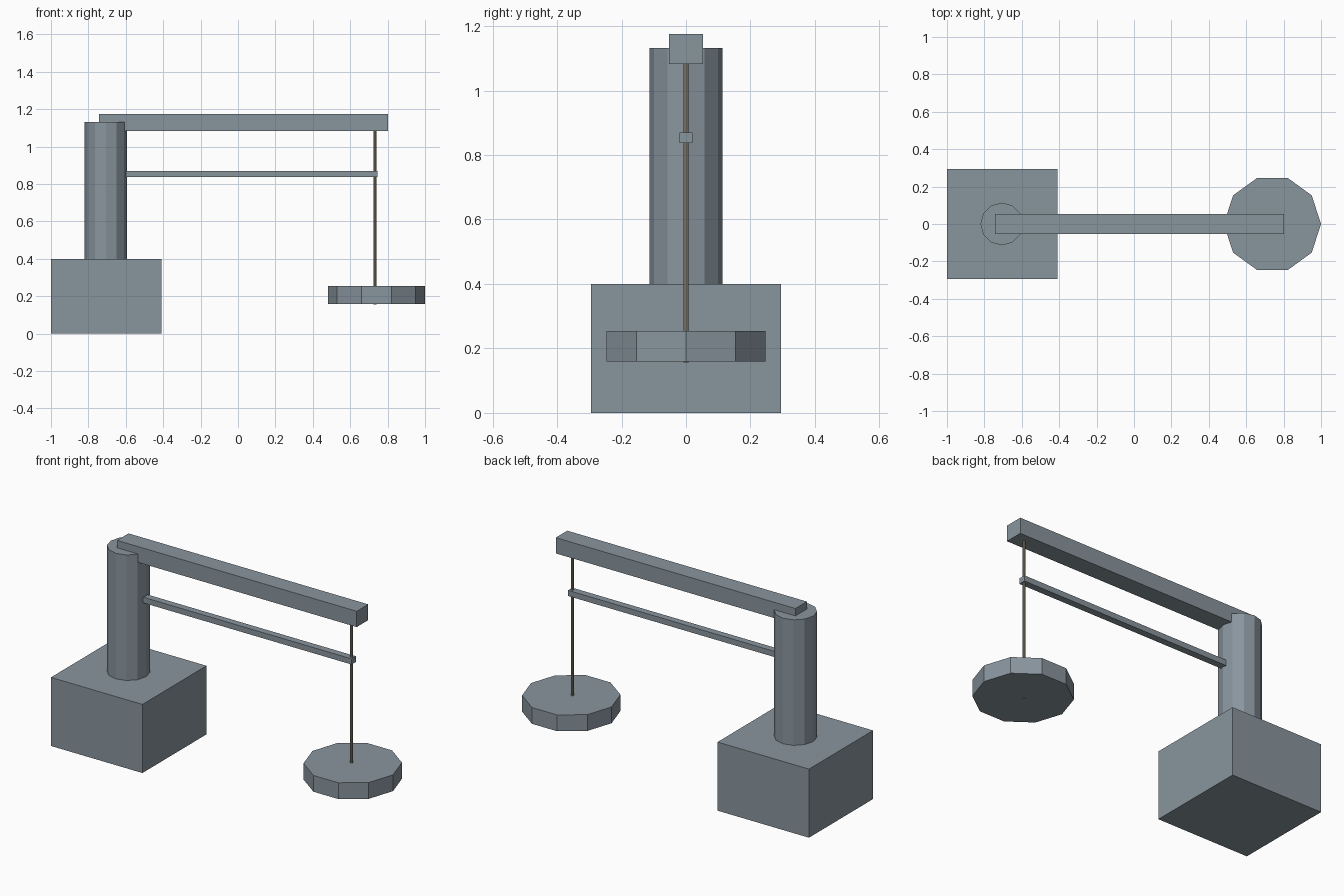
import bpy
import math

if "Cube" in bpy.data.objects:
    bpy.data.objects.remove(bpy.data.objects["Cube"])


def material(name, rgb):
    m = bpy.data.materials.new(name)
    m.diffuse_color = (*rgb, 1.0)
    m.use_nodes = True
    m.node_tree.nodes["Principled BSDF"].inputs["Base Color"].default_value = m.diffuse_color
    return m


STEEL = material("blue_grey_steel", (0.25, 0.30, 0.34))
ROPE = material("tan_rope", (0.32, 0.28, 0.20))


def box(name, x, y, z, mat):
    """Box from (min, max) ranges on each axis."""
    loc = [(r[0] + r[1]) / 2 for r in (x, y, z)]
    bpy.ops.mesh.primitive_cube_add(size=1, location=loc)
    ob = bpy.context.object
    for v in ob.data.vertices:
        v.co.x *= x[1] - x[0]
        v.co.y *= y[1] - y[0]
        v.co.z *= z[1] - z[0]
    ob.name = name
    ob.data.materials.append(mat)


def prism(name, x, radius, z, sides, mat):
    """Upright flat-sided cylinder with one corner facing +x."""
    bpy.ops.mesh.primitive_cylinder_add(
        vertices=sides, radius=radius, depth=z[1] - z[0],
        location=(x, 0, (z[0] + z[1]) / 2))
    ob = bpy.context.object
    # primitive starts at +y, so turn the mesh a quarter
    for v in ob.data.vertices:
        v.co.x, v.co.y = v.co.y, -v.co.x
    ob.name = name
    ob.data.materials.append(mat)


# Plinth and column
box("base_block", (-1.0, -0.41), (-0.295, 0.295), (0, 0.4), STEEL)
prism("column", -0.707, 0.114, (0.39, 1.132), 12, STEEL)

# Two horizontal arms
box("upper_beam", (-0.743, 0.803), (-0.053, 0.053), (1.083, 1.175), STEEL)
box("lower_bar", (-0.599, 0.747), (-0.02, 0.02), (0.837, 0.87), STEEL)

# Hanging rope and disc
prism("hanging_rope", 0.733, 0.008, (0.156, 1.09), 8, ROPE)
prism("hanging_disc", 0.74, 0.26, (0.159, 0.254), 10, STEEL)
